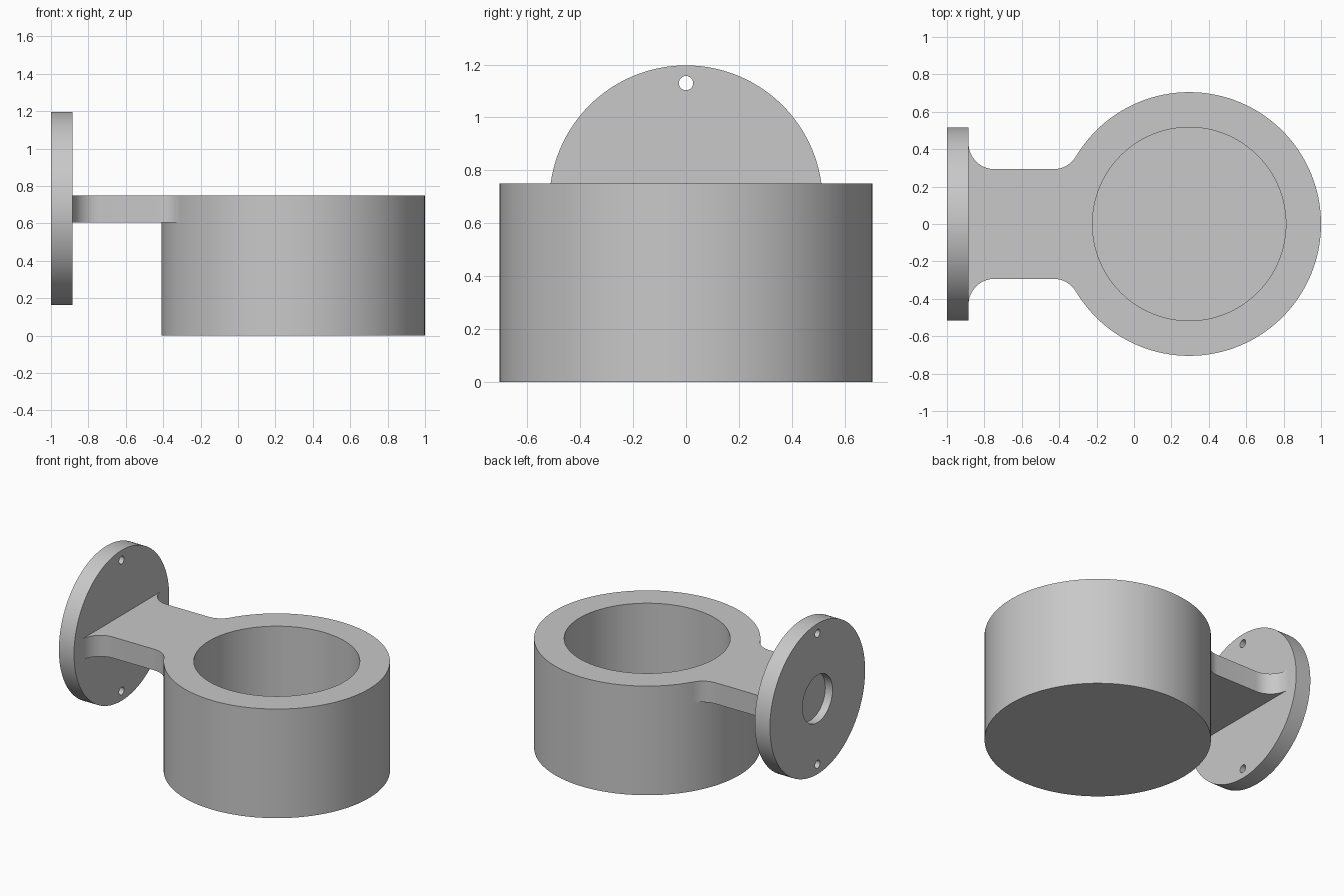
import bpy, bmesh, math
from mathutils import Matrix, Vector

if "Cube" in bpy.data.objects:
    bpy.data.objects.remove(bpy.data.objects["Cube"], do_unlink=True)

grey = bpy.data.materials.new("light grey")
grey.use_nodes = True
COLOUR = (0.58, 0.58, 0.58, 1)
grey.diffuse_color = COLOUR
grey.node_tree.nodes["Principled BSDF"].inputs["Base Color"].default_value = COLOUR

CUP_X, CUP_R, BORE_R, TOP = 0.295, 0.705, 0.517, 0.75
ARM_Y, ARM_Z, FILLET = 0.293, 0.605, 0.14
FLANGE_X, FLANGE_T, FLANGE_Z = -1.0, 0.115, 0.68


def arc(cx, cy, r, start, end, steps):
    """Points along an arc, angles in radians."""
    return [(cx + r * math.cos(a), cy + r * math.sin(a))
            for a in (start + (end - start) * i / steps for i in range(steps + 1))]


def prism(name, outline, depth, matrix):
    """Extrude a flat outline along local z."""
    bm = bmesh.new()
    face = bm.faces.new([bm.verts.new((x, y, 0)) for x, y in outline])
    grown = bmesh.ops.extrude_face_region(bm, geom=[face])["geom"]
    bmesh.ops.translate(bm, vec=(0, 0, depth),
                        verts=[v for v in grown if isinstance(v, bmesh.types.BMVert)])
    bmesh.ops.recalc_face_normals(bm, faces=bm.faces)
    bm.transform(matrix)
    mesh = bpy.data.meshes.new(name)
    bm.to_mesh(mesh)
    bm.free()
    mesh.materials.append(grey)
    obj = bpy.data.objects.new(name, mesh)
    bpy.context.collection.objects.link(obj)
    return obj


def disc(name, r, depth, matrix, sides=128):
    return prism(name, arc(0, 0, r, 0, math.tau, sides)[:-1], depth, matrix)


def combine(target, tool, operation):
    """Apply a boolean and remove the tool."""
    mod = target.modifiers.new(operation, 'BOOLEAN')
    mod.operation, mod.solver, mod.object = operation, 'EXACT', tool
    bpy.context.view_layer.objects.active = target
    bpy.ops.object.modifier_apply(modifier=mod.name)
    bpy.data.objects.remove(tool, do_unlink=True)


def smooth(obj):
    bpy.ops.object.select_all(action='DESELECT')
    obj.select_set(True)
    bpy.context.view_layer.objects.active = obj
    bpy.ops.object.shade_smooth_by_angle(angle=math.radians(30))


# Arm outline: filleted into the flange and tangent to the cup
flange_face = FLANGE_X + FLANGE_T
fy = ARM_Y + FILLET
fx = CUP_X - math.sqrt((CUP_R + FILLET) ** 2 - fy ** 2)
lean = math.atan2(-fy, CUP_X - fx)
side = [(flange_face - 0.02, fy)]
side += arc(flange_face + FILLET, fy, FILLET, math.pi, 1.5 * math.pi, 14)
side += arc(fx, fy, FILLET, -math.pi / 2, lean, 12)
side.append((-0.26, 0.36))
outline = side + [(x, -y) for x, y in reversed(side)]
arm = prism("arm", outline, TOP - ARM_Z, Matrix.Translation((0, 0, ARM_Z)))

# Cup with a closed bottom, joined to the arm
cup = disc("cup_and_arm", CUP_R, TOP, Matrix.Translation((CUP_X, 0, 0)))
combine(cup, arm, 'UNION')
bore = disc("bore", BORE_R, 1, Matrix.Translation((CUP_X, 0, 0.15)))
combine(cup, bore, 'DIFFERENCE')
smooth(cup)

# Round mounting flange, facing along x
def along_x(x, z):
    return Matrix.Translation((x, 0, z)) @ Matrix.Rotation(math.pi / 2, 4, 'Y')


flange = disc("mounting_flange", BORE_R, FLANGE_T, along_x(FLANGE_X, FLANGE_Z))
for z in (-0.45, 0.45):
    hole = disc("screw_hole", 0.027, 0.4, along_x(FLANGE_X - 0.1, FLANGE_Z + z), 32)
    combine(flange, hole, 'DIFFERENCE')
recess = disc("recess", 0.163, 0.155, along_x(FLANGE_X - 0.1, FLANGE_Z), 64)
combine(flange, recess, 'DIFFERENCE')
smooth(flange)
